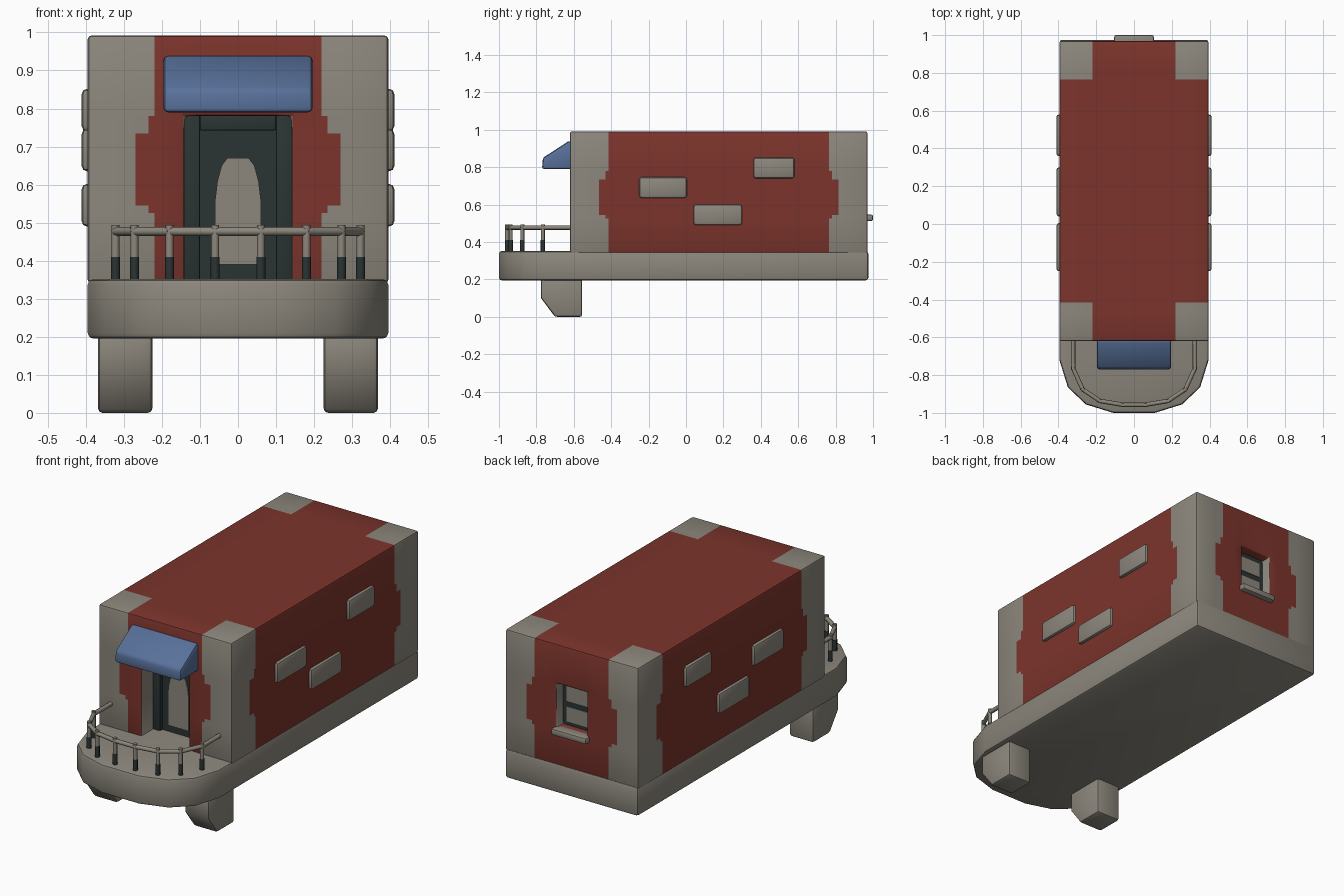
import bpy, bmesh, math
from mathutils import Vector

if "Cube" in bpy.data.objects:
    bpy.data.objects.remove(bpy.data.objects["Cube"])


def material(name, rgb):
    m = bpy.data.materials.new(name)
    m.diffuse_color = (*rgb, 1)
    m.use_nodes = True
    m.node_tree.nodes["Principled BSDF"].inputs["Base Color"].default_value = m.diffuse_color
    return m


RED = material("red wall", (0.20, 0.034, 0.025))
STONE = material("grey stone", (0.265, 0.245, 0.205))
DARK = material("dark metal", (0.024, 0.034, 0.034))
BLUE = material("blue awning", (0.098, 0.165, 0.325))


def finish(name, bm, mats, bevel=0.0, angle=35):
    """Round the sharp edges, then turn the bmesh into an object."""
    bmesh.ops.recalc_face_normals(bm, faces=bm.faces)
    if bevel:
        sharp = [e for e in bm.edges if len(e.link_faces) == 2
                 and e.calc_face_angle(0) > math.radians(40)]
        bmesh.ops.bevel(bm, geom=sharp, offset=bevel, segments=2, profile=0.5,
                        affect='EDGES', clamp_overlap=True, material=-1)
    me = bpy.data.meshes.new(name)
    bm.to_mesh(me)
    bm.free()
    for m in mats:
        me.materials.append(m)
    ob = bpy.data.objects.new(name, me)
    bpy.context.collection.objects.link(ob)
    bpy.ops.object.select_all(action='DESELECT')
    ob.select_set(True)
    bpy.context.view_layer.objects.active = ob
    bpy.ops.object.shade_smooth_by_angle(angle=math.radians(angle))
    return ob


def prism(name, pts, axis, lo, hi, mat, bevel=0.0):
    """Extrude a 2D profile along an axis (x: pts are y,z; y: x,z; z: x,y)."""
    place = {'x': lambda a, b: (lo, a, b), 'y': lambda a, b: (a, lo, b),
             'z': lambda a, b: (a, b, lo)}[axis]
    bm = bmesh.new()
    f = bm.faces.new([bm.verts.new(place(a, b)) for a, b in pts])
    new = bmesh.ops.extrude_face_region(bm, geom=[f])['geom']
    step = Vector([hi - lo if c == axis else 0 for c in 'xyz'])
    bmesh.ops.translate(bm, vec=step, verts=[v for v in new if isinstance(v, bmesh.types.BMVert)])
    return finish(name, bm, [mat], bevel)


def box(name, x, y, z, mat, bevel=0.0):
    pts = [(x[0], y[0]), (x[1], y[0]), (x[1], y[1]), (x[0], y[1])]
    return prism(name, pts, 'z', z[0], z[1], mat, bevel)


def rod(name, a, b, r, mat, sides=8):
    a, b = Vector(a), Vector(b)
    bm = bmesh.new()
    bmesh.ops.create_cone(bm, cap_ends=True, segments=sides, radius1=r, radius2=r, depth=(b - a).length)
    bm.transform((b - a).to_track_quat('Z', 'Y').to_matrix().to_4x4())
    bmesh.ops.translate(bm, vec=(a + b) / 2, verts=bm.verts)
    return finish(name, bm, [mat], angle=50)


# House body: a box cut along the corner-stone outlines
W, Y0, Y1, Z0, Z1 = 0.395, -0.62, 0.97, 0.34, 0.992
bm = bmesh.new()
bmesh.ops.create_cube(bm, size=1)
for v in bm.verts:
    v.co = (v.co.x * 2 * W, (v.co.y + 0.5) * (Y1 - Y0) + Y0, (v.co.z + 0.5) * (Z1 - Z0) + Z0)
cuts = [(0, s * x) for x in (0.09, 0.14, 0.22, 0.235, 0.27) for s in (-1, 1)]
cuts += [(1, y) for y in (-0.465, -0.43, -0.415, 0.765, 0.78, 0.815)]
cuts += [(2, z) for z in (0.525, 0.545, 0.735, 0.78)]
for axis, pos in cuts:
    no = Vector([float(i == axis) for i in range(3)])
    bmesh.ops.bisect_plane(bm, geom=bm.verts[:] + bm.edges[:] + bm.faces[:],
                           plane_co=no * pos, plane_no=no)


def recess(side, half, low, high, depth):
    """Push the wall faces of an opening inwards."""
    bm.normal_update()
    sel = []
    for f in bm.faces:
        c = f.calc_center_median()
        if f.normal.y * side > 0.9 and abs(c.x) < half and low < c.z < high:
            sel.append(f)
    new = bmesh.ops.extrude_face_region(bm, geom=sel)['geom']
    bmesh.ops.delete(bm, geom=[f for f in sel if f.is_valid], context='FACES')
    bmesh.ops.translate(bm, vec=(0, -side * depth, 0),
                        verts=[v for v in new if isinstance(v, bmesh.types.BMVert)])


recess(-1, 0.14, 0, 0.78, 0.13)
recess(1, 0.09, 0.545, 0.78, 0.07)
bm.normal_update()

# Corner stones narrow in steps around the middle of their height
for f in bm.faces:
    c, n = f.calc_center_median(), f.normal
    level = 2 if 0.545 < c.z < 0.735 else 1 if 0.525 < c.z < 0.78 else 0
    side = abs(c.x) > (0.22, 0.235, 0.27)[level]
    end = c.y < (-0.415, -0.43, -0.465)[level] or c.y > (0.765, 0.78, 0.815)[level]
    if abs(n.z) > 0.9:
        stone = abs(c.x) > 0.22 and (c.y < -0.415 or c.y > 0.765)
    else:
        stone = end if abs(n.x) > 0.9 else side
    f.material_index = int(stone)
finish("house_body", bm, [RED, STONE], 0.01)

# Floor slab with a rounded balcony at the front
half = [(0.395, 0.975), (0.395, -0.72), (0.35, -0.865), (0.255, -0.955), (0.11, -1.0)]
outline = half + [(-x, y) for x, y in reversed(half)]
prism("floor_slab", outline, 'z', 0.195, 0.352, STONE, 0.015)

# Brackets under the balcony
for s, side in ((1, "right"), (-1, "left")):
    prof = [(-0.775, 0.21), (-0.775, 0.1), (-0.7, 0.0), (-0.555, 0.0), (-0.555, 0.21)]
    prism(f"bracket_{side}", prof, 'x', s * 0.225, s * 0.368, STONE, 0.012)
    # Loose stones showing in the side walls
    for i, (y0, y1, z0) in enumerate([(-0.25, 0.005, 0.635), (0.04, 0.3, 0.49), (0.36, 0.58, 0.74)]):
        xs = sorted((s * 0.37, s * 0.411))
        box(f"wall_stone_{side}_{i + 1}", xs, (y0, y1), (z0, z0 + 0.112), STONE, 0.014)

# Awning over the door
prism("awning", [(-0.6, 0.938), (-0.63, 0.938), (-0.765, 0.85), (-0.77, 0.79), (-0.6, 0.79)],
      'x', -0.196, 0.196, BLUE, 0.012)

# Door, frame and arched pane
box("door", (-0.11, 0.11), (-0.5, -0.47), (0.345, 0.75), DARK)
for s, side in ((1, "right"), (-1, "left")):
    box(f"door_jamb_{side}", sorted((s * 0.1, s * 0.143)), (-0.52, -0.47), (0.345, 0.783), DARK, 0.004)
box("door_lintel", (-0.1, 0.1), (-0.52, -0.47), (0.742, 0.783), DARK, 0.004)
arch = [(0.06, 0.39), (0.06, 0.56), (0.054, 0.61), (0.043, 0.65), (0.028, 0.67)]
prism("door_pane", arch + [(-x, z) for x, z in reversed(arch)], 'y', -0.505, -0.498, STONE)

# Back window with two panes and a sill
box("window_frame", (-0.09, 0.09), (0.89, 0.915), (0.545, 0.78), DARK)
for i, z in enumerate((0.565, 0.675)):
    box(f"window_pane_{i + 1}", (-0.068, 0.068), (0.912, 0.919), (z, z + 0.08), STONE)
box("window_sill", (-0.105, 0.105), (0.94, 1.0), (0.512, 0.547), STONE, 0.01)

# Balcony railing: posts with dark feet and a rail that follows them
path = [(-0.322, -0.765), (-0.272, -0.875), (-0.18, -0.937), (-0.06, -0.957)]
path += [(-x, y) for x, y in reversed(path)]
for i, (x, y) in enumerate(path):
    rod(f"rail_post_{i + 1}", (x, y, 0.4), (x, y, 0.494), 0.0105, STONE)
    rod(f"rail_foot_{i + 1}", (x, y, 0.345), (x, y, 0.41), 0.012, DARK)
rail = [(path[0][0], -0.61)] + path + [(path[-1][0], -0.61)]
for i, (a, b) in enumerate(zip(rail, rail[1:])):
    rod(f"hand_rail_{i + 1}", (*a, 0.477), (*b, 0.477), 0.0115, STONE)
